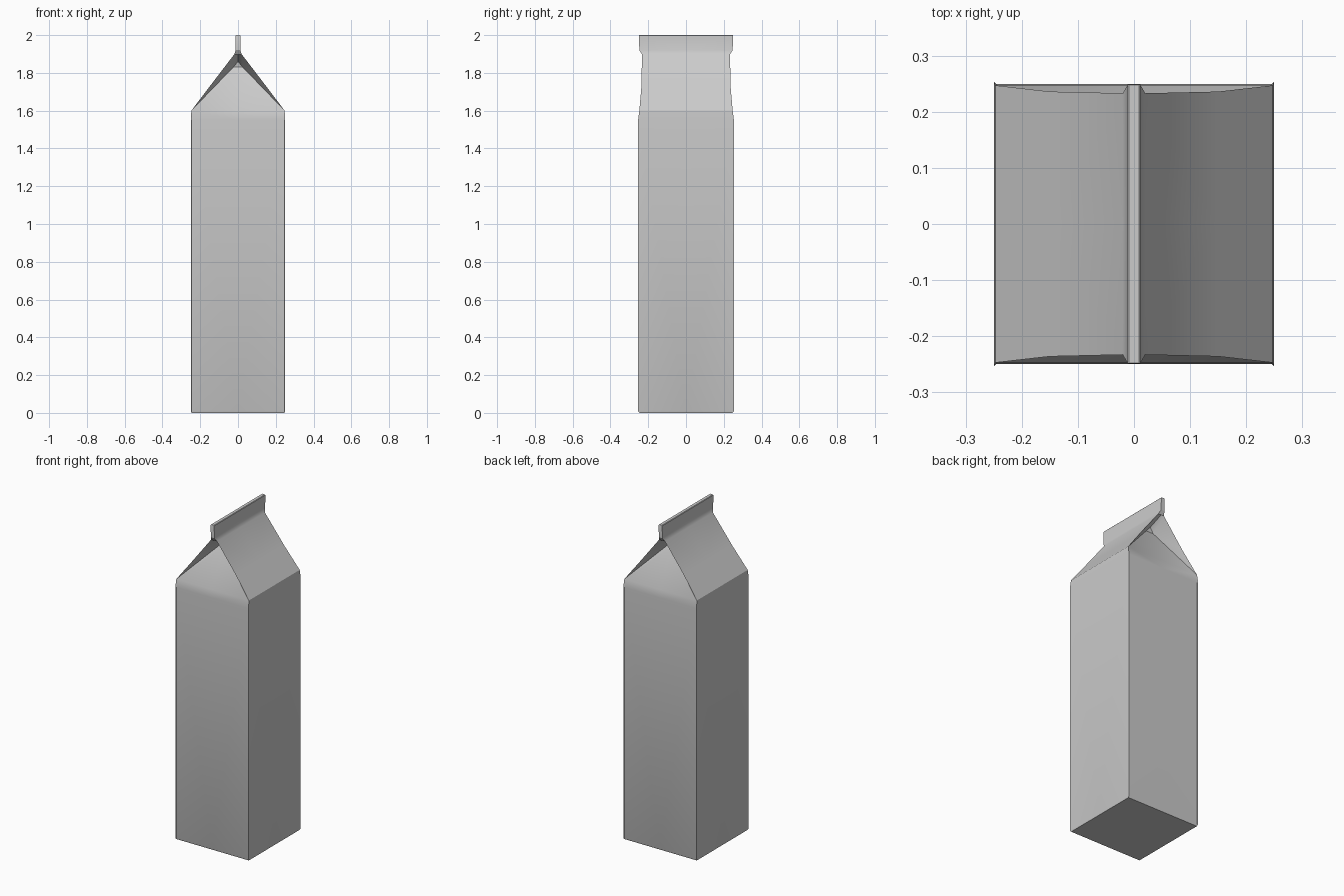
import bpy, bmesh

if "Cube" in bpy.data.objects:
    bpy.data.objects.remove(bpy.data.objects["Cube"])

bm = bmesh.new()


def add_quarter(sx, sy):
    def face(*pts):
        bm.faces.new([bm.verts.new((sx * x, sy * y, z)) for x, y, z in pts])

    # body walls: (height, half width), slightly tucked in at both ends
    rings = [(0, .246), (.008, .2495), (1.55, .2495), (1.6, .247)]
    face((0, 0, 0), (.246, 0, 0), (.246, .246, 0), (0, .246, 0))
    for (z0, w0), (z1, w1) in zip(rings, rings[1:]):
        face((w0, 0, z0), (w0, w0, z0), (w1, w1, z1), (w1, 0, z1))
        face((0, w0, z0), (w0, w0, z0), (w1, w1, z1), (0, w1, z1))

    # roof slope and upright sealed fin: (x, y edge, z)
    edge = [(.247, .247, 1.6), (.15, .236, 1.728), (.02, .233, 1.898),
            (.012, .247, 1.92), (.012, .249, 1.997), (.009, .248, 2.0)]
    for a, b in zip(edge, edge[1:]):
        face((a[0], 0, a[2]), a, b, (b[0], 0, b[2]))
    top = edge[-1]
    face((0, 0, 2), (top[0], 0, 2), top, (0, top[1], 2))
    for a, b in zip(edge[2:], edge[3:]):
        face((0, a[1], a[2]), a, b, (0, b[1], b[2]))

    # folded-in gable end with a blunt apex
    c, r1, r2 = edge[:3]
    tip, tip_mid, apex = (.025, .135, 1.83), (0, .135, 1.83), (0, .14, 1.86)
    face((0, .247, 1.6), c, tip, tip_mid)
    face(tip_mid, tip, apex)
    face(c, r1, tip)
    face(r1, r2, tip)
    face(r2, (0, r2[1], r2[2]), apex, tip)


for sx in (1, -1):
    for sy in (1, -1):
        add_quarter(sx, sy)
bmesh.ops.remove_doubles(bm, verts=bm.verts, dist=.0005)


# soften the four upright corners
def is_corner(v):
    return abs(v.co.x) > .24 and abs(abs(v.co.x) - abs(v.co.y)) < .001


corners = [e for e in bm.edges if all(is_corner(v) for v in e.verts)
           and e.verts[0].co.z != e.verts[1].co.z]
bmesh.ops.bevel(bm, geom=corners, offset=.004, segments=1, profile=.5,
                affect='EDGES', clamp_overlap=True)
bmesh.ops.recalc_face_normals(bm, faces=bm.faces)

mesh = bpy.data.meshes.new("carton")
bm.to_mesh(mesh)
bm.free()
carton = bpy.data.objects.new("carton", mesh)
bpy.context.collection.objects.link(carton)
bpy.context.view_layer.objects.active = carton
carton.select_set(True)
bpy.ops.object.shade_smooth_by_angle(angle=.45)
